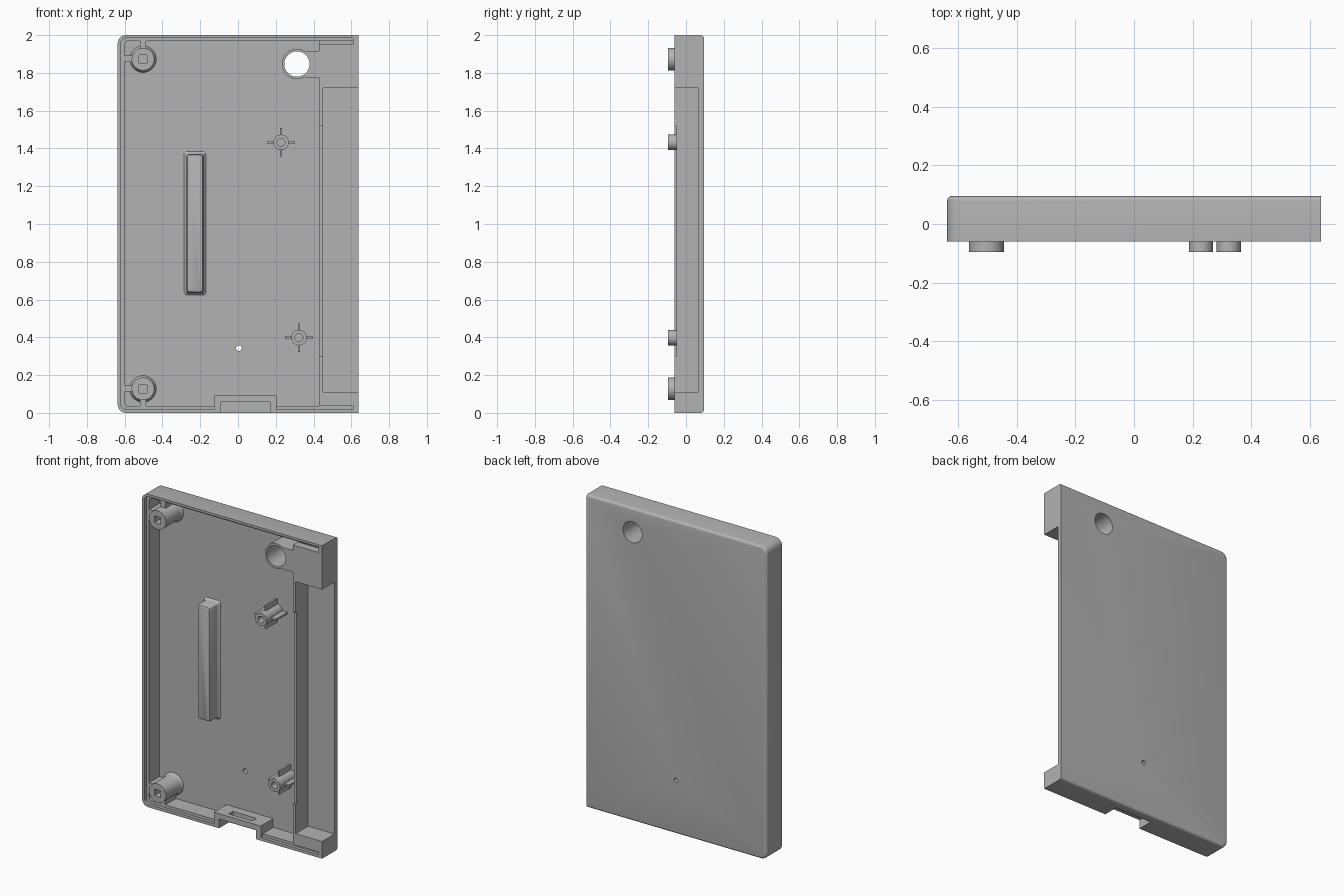
import bpy, bmesh, math
from mathutils import Vector

if "Cube" in bpy.data.objects:
    bpy.data.objects.remove(bpy.data.objects["Cube"])

FRONT, FLOOR, BACK, POST = -0.06, 0.066, 0.095, -0.095
grey = bpy.data.materials.new("plain grey")
grey.diffuse_color = (0.45, 0.45, 0.45, 1)
grey.use_nodes = True
grey.node_tree.nodes["Principled BSDF"].inputs["Base Color"].default_value = grey.diffuse_color


def finish(name, bm):
    bmesh.ops.recalc_face_normals(bm, faces=bm.faces)
    me = bpy.data.meshes.new(name)
    bm.to_mesh(me)
    bm.free()
    me.materials.append(grey)
    ob = bpy.data.objects.new(name, me)
    bpy.context.collection.objects.link(ob)
    return ob


def prism(name, outline, y0, y1):
    """Extrude an x-z outline from y0 to y1."""
    bm = bmesh.new()
    f = bm.faces.new([bm.verts.new((x, y0, z)) for x, z in outline])
    r = bmesh.ops.extrude_face_region(bm, geom=[f])
    vs = [v for v in r["geom"] if isinstance(v, bmesh.types.BMVert)]
    bmesh.ops.translate(bm, verts=vs, vec=(0, y1 - y0, 0))
    return finish(name, bm)


def box(name, x0, x1, y0, y1, z0, z1):
    return prism(name, [(x0, z0), (x1, z0), (x1, z1), (x0, z1)], y0, y1)


def arc(cx, cz, r, a0, a1, n):
    return [(cx + r * math.cos(math.radians(a0 + (a1 - a0) * i / n)),
             cz + r * math.sin(math.radians(a0 + (a1 - a0) * i / n))) for i in range(n + 1)]


def disc(name, x, z, r, y0, y1, n=40):
    return prism(name, arc(x, z, r, 0, 360, n)[:-1], y0, y1)


def left_round(x0, x1, z0, z1, r):
    """Rectangle whose two left corners are rounded."""
    return ([(x1, z0), (x1, z1)] + arc(x0 + r, z1 - r, r, 90, 180, 8)
            + arc(x0 + r, z0 + r, r, 180, 270, 8))


def boolean(target, op, *others):
    for o in others:
        m = target.modifiers.new("cut", 'BOOLEAN')
        m.operation, m.object, m.solver = op, o, 'EXACT'
        bpy.context.view_layer.update()
        me = bpy.data.meshes.new_from_object(
            target.evaluated_get(bpy.context.evaluated_depsgraph_get()))
        target.modifiers.clear()
        target.data = me
        bpy.data.objects.remove(o)


def smooth(ob):
    bpy.ops.object.select_all(action='DESELECT')
    bpy.context.view_layer.objects.active = ob
    ob.select_set(True)
    bpy.ops.object.shade_smooth_by_angle(angle=math.radians(32))


# Case shell: rounded left corners, softened back edge except on the right
shell = prism("case_shell", left_round(-0.637, 0.637, 0, 2, 0.045), FRONT, BACK)
bm = bmesh.new()
bm.from_mesh(shell.data)
rim = [e for e in bm.edges if all(v.co.y > BACK - 1e-4 for v in e.verts)
       and not all(v.co.x > 0.63 for v in e.verts)]
bmesh.ops.bevel(bm, geom=rim, offset=0.016, segments=4, profile=0.5, affect='EDGES')
bm.to_mesh(shell.data)
bm.free()

# Main cavity, rim ledge, side bay, lowered bay wall and lid slots
boolean(shell, 'DIFFERENCE',
        prism("cavity", left_round(-0.6, 0.43, 0.036, 1.97, 0.02), -0.2, FLOOR),
        prism("ledge", left_round(-0.62, 0.43, 0.018, 1.985, 0.03), -0.2, -0.04),
        box("bay", 0.45, 0.8, -0.2, FLOOR, 0.11, 1.72),
        box("wall_dip", 0.425, 0.455, -0.2, -0.05, 0.3, 1.52),
        box("top_slot", 0.42, 0.61, -0.2, -0.01, 1.95, 1.97),
        box("top_ledge", 0.42, 0.61, -0.2, -0.04, 1.96, 1.985),
        box("bottom_ledge", 0.42, 0.61, -0.2, -0.04, 0.018, 0.036))

# Ring boss and port frame joined to the shell
boss = prism("ring_boss", arc(0.312, 1.847, 0.08, 60, 300, 30) + [(0.36, 1.775), (0.44, 1.775),
             (0.44, 1.915), (0.36, 1.915)], FRONT, FLOOR + 0.01)
frame = box("port_frame", -0.128, 0.203, FRONT, FLOOR + 0.01, 0.01, 0.093)
boolean(shell, 'UNION', boss, frame)

# Strap hole, small pin hole, port notch and port slot
boolean(shell, 'DIFFERENCE',
        disc("strap_hole", 0.312, 1.847, 0.067, -0.3, 0.3, 48),
        disc("pin_hole", 0.005, 0.343, 0.015, -0.3, 0.3, 20),
        box("port_notch", -0.092, 0.17, -0.2, 0.04, -0.1, 0.058),
        box("port_slot", -0.045, 0.123, -0.03, 0.012, 0.03, 0.2))

# Half-round channel running out through the right side
channel = disc("channel", 0, 0, 0.056, 0, 0.4, 40)
for v in channel.data.vertices:
    x, y, z = v.co
    v.co = Vector((0.442 + y, FRONT + x, 1.845 + z))
boolean(shell, 'DIFFERENCE', channel)
smooth(shell)


def lathe_post(name, x, z, profile, n=40):
    """Post turned around the depth axis from (radius, y) pairs."""
    bm = bmesh.new()
    rings = [[bm.verts.new((px, y, pz)) for px, pz in arc(x, z, r, 0, 360, n)[:-1]]
             for r, y in profile]
    for a, b in zip(rings, rings[1:]):
        for i in range(n):
            bm.faces.new((a[i], a[(i + 1) % n], b[(i + 1) % n], b[i]))
    bm.faces.new(rings[0])
    bm.faces.new(rings[-1])
    return finish(name, bm)


# Corner posts with square sockets, flared feet and ribs to the walls
for label, z, s in (("upper", 1.873, 1), ("lower", 0.127, -1)):
    post = lathe_post(label + "_corner_post", -0.503, z,
                      [(0.06, POST), (0.06, 0.045), (0.063, 0.056), (0.072, FLOOR + 0.002)])
    boolean(post, 'DIFFERENCE', box("socket", -0.524, -0.482, -0.2, 0.02, z - 0.021, z + 0.021))
    smooth(post)
    za, zb = sorted((z + s * 0.05, 1 + s * 0.975))
    box(label + "_post_rib_vertical", -0.52, -0.486, -0.04, FLOOR + 0.002, za, zb)
    box(label + "_post_rib_side", -0.605, -0.55, -0.04, FLOOR + 0.002, z - 0.015, z + 0.02)

# Slim screw posts with crossed ribs
for label, x, z in (("upper", 0.228, 1.432), ("lower", 0.323, 0.398)):
    post = disc(label + "_screw_post", x, z, 0.041, POST, FLOOR + 0.002)
    arms = [box("arm", x - 0.075, x + 0.075, -0.05, FLOOR + 0.002, z - 0.006, z + 0.006),
            box("arm", x - 0.006, x + 0.006, -0.05, FLOOR + 0.002, z - 0.075, z + 0.075)]
    boolean(post, 'UNION', *arms)
    boolean(post, 'DIFFERENCE', disc("bore", x, z, 0.021, -0.2, 0.03, 24))
    smooth(post)

# Long raised bar with a flared foot and softened front edges
bm = bmesh.new()
prev = first = None
for grow, y in ((0.014, FLOOR + 0.001), (0.005, 0.059), (0.001, 0.052), (0, 0.045),
                (0, -0.012), (-0.004, -0.02), (-0.012, -0.024)):
    x0, x1, z0, z1 = -0.272 - grow, -0.183 + grow, 0.637 - grow, 1.37 + grow
    r = 0.012
    pts = (arc(x1 - r, z1 - r, r, 0, 90, 4) + arc(x0 + r, z1 - r, r, 90, 180, 4)
           + arc(x0 + r, z0 + r, r, 180, 270, 4) + arc(x1 - r, z0 + r, r, 270, 360, 4))
    ring = [bm.verts.new((x, y, z)) for x, z in pts]
    first = first or ring
    if prev:
        for i in range(len(ring)):
            j = (i + 1) % len(ring)
            bm.faces.new((prev[i], prev[j], ring[j], ring[i]))
    prev = ring
bm.faces.new(first)
bm.faces.new(prev)
smooth(finish("raised_bar", bm))
